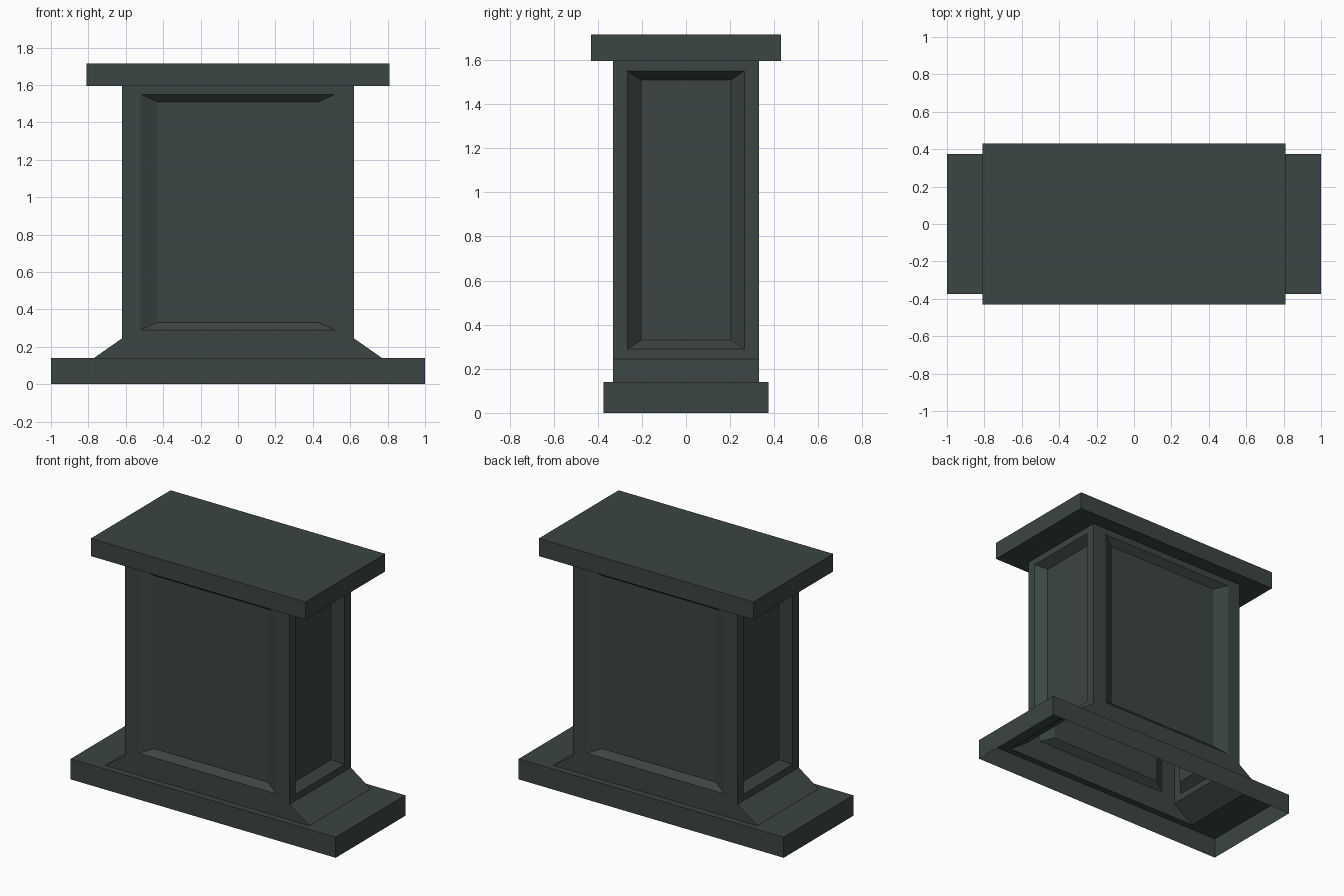
import bpy, bmesh
from mathutils import Vector

if "Cube" in bpy.data.objects:
    bpy.data.objects.remove(bpy.data.objects["Cube"])

mat = bpy.data.materials.new("dark slate green")
mat.diffuse_color = (0.043, 0.060, 0.058, 1)
mat.use_nodes = True
mat.node_tree.nodes["Principled BSDF"].inputs["Base Color"].default_value = mat.diffuse_color


def ring(bm, hx, hy, z):
    return [bm.verts.new((sx * hx, sy * hy, z))
            for sx, sy in ((-1, -1), (1, -1), (1, 1), (-1, 1))]


def bridge(bm, a, b):
    return [bm.faces.new((a[i], a[(i + 1) % 4], b[(i + 1) % 4], b[i])) for i in range(4)]


def finish(bm, name):
    me = bpy.data.meshes.new(name)
    bm.to_mesh(me)
    bm.free()
    me.materials.append(mat)
    bpy.context.collection.objects.link(bpy.data.objects.new(name, me))


def shell(name, sections, top=False):
    """Open-bottomed shell through rectangular sections (half x, half y, z)."""
    bm = bmesh.new()
    rings = [ring(bm, *s) for s in sections]
    for a, b in zip(rings, rings[1:]):
        bridge(bm, a, b)
    if top:
        bm.faces.new(rings[-1])
    finish(bm, name)


HX, HY, Z0, Z1 = 0.62, 0.33, 0.245, 1.595

# hollow base slab, open underneath, with an opening for the column
shell("base_slab", [(1, 0.375, 0), (1, 0.375, 0.14), (0.77, HY, 0.14)])

# flared foot of the column
shell("flared_foot", [(0.77, HY, 0.14), (HX, HY, Z0)])

# column with a bevelled recessed panel on every side
bm = bmesh.new()
walls = bridge(bm, ring(bm, HX, HY, Z0), ring(bm, HX, HY, Z1))
for wall in walls:
    corners = list(wall.verts)
    n = wall.normal.copy() if wall.normal.length > 0 else None
    wall.normal_update()
    n = wall.normal.copy()
    side = abs(n.x) > 0.5
    half_out, half_in, depth = (0.265, 0.205, 0.06) if side else (0.52, 0.43, 0.04)
    half = HY if side else HX

    def panel(w, lo, hi, d):
        out = []
        for v in corners:
            c = v.co.copy()
            if side:
                c.y *= w / half
            else:
                c.x *= w / half
            c.z = lo if c.z < 1 else hi
            out.append(bm.verts.new(c - n * d))
        return out

    outer = panel(half_out, 0.29, 1.55, 0)
    inner = panel(half_in, 0.33, 1.51, depth)
    bm.faces.remove(wall)
    bridge(bm, corners, outer)
    bridge(bm, outer, inner)
    bm.faces.new(inner)
finish(bm, "panelled_column")

# overhanging cap slab
shell("cap_slab", [(HX, HY, Z1), (0.81, 0.43, Z1), (0.81, 0.43, 1.715)], top=True)
